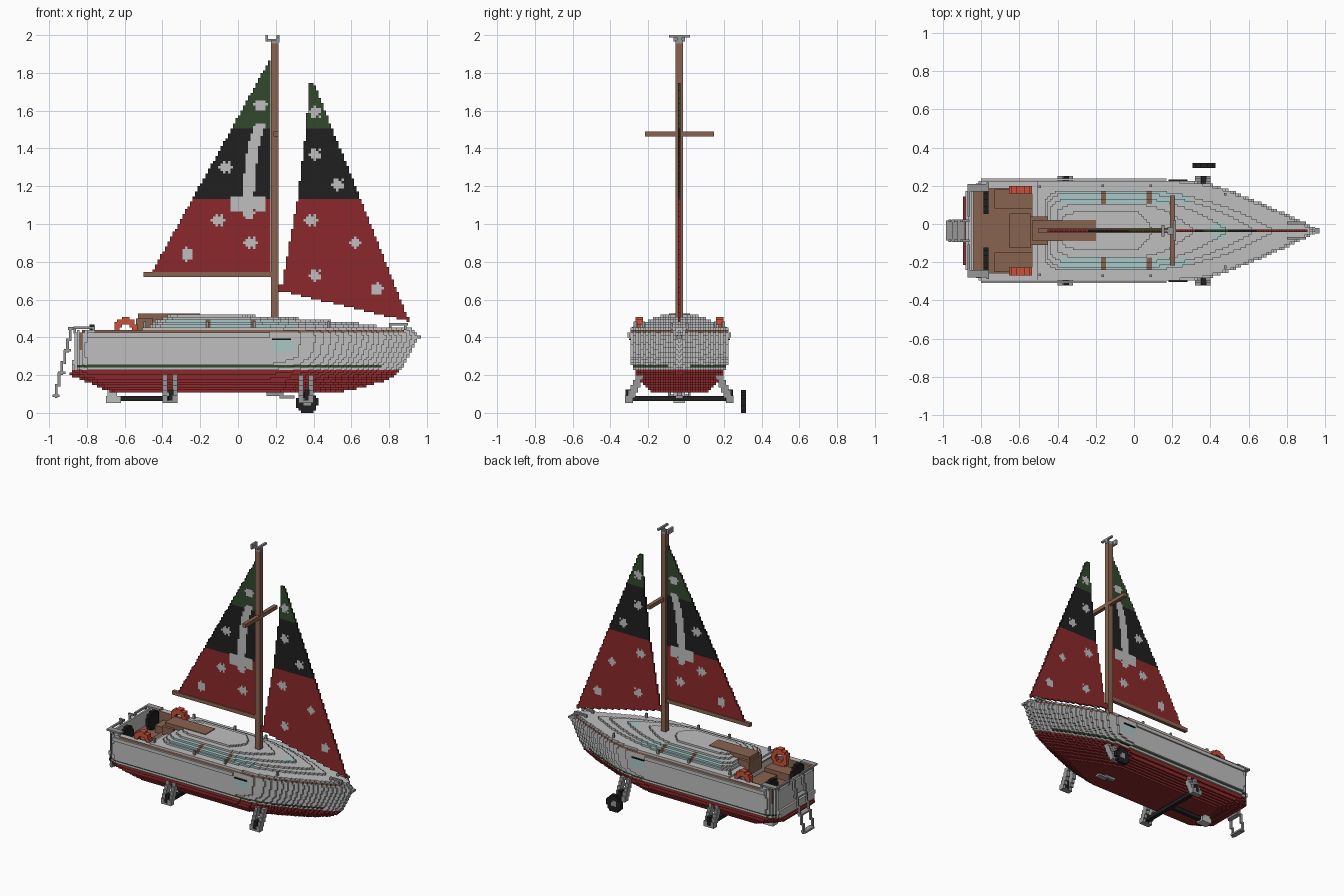
import bpy, bmesh, math

cube = bpy.data.objects.get("Cube")
if cube:
    bpy.data.objects.remove(cube)

U = 2 / 150      # block size
CY = -0.035      # centreline of the boat

COLOURS = {
    "light_grey": (0.52, 0.52, 0.52), "red": (0.26, 0.022, 0.024),
    "black": (0.014, 0.014, 0.014), "dark_green": (0.032, 0.066, 0.026),
    "brown": (0.25, 0.125, 0.08), "fitting_grey": (0.31, 0.31, 0.31),
    "orange": (0.6, 0.08, 0.04), "pale_cyan": (0.4, 0.57, 0.57),
}
GREY, RED, BLACK, GREEN, BROWN, FITTING, ORANGE, CYAN = range(8)
MATS = []
for label, rgb in COLOURS.items():
    m = bpy.data.materials.new(label)
    m.use_nodes = True
    m.diffuse_color = (*rgb, 1)
    m.node_tree.nodes["Principled BSDF"].inputs["Base Color"].default_value = (*rgb, 1)
    MATS.append(m)


def finish(name, bm):
    mesh = bpy.data.meshes.new(name)
    bm.to_mesh(mesh)
    bm.free()
    used = sorted({p.material_index for p in mesh.polygons})
    for i in used:
        mesh.materials.append(MATS[i])
    for p in mesh.polygons:
        p.material_index = used.index(p.material_index)
    ob = bpy.data.objects.new(name, mesh)
    ob.location.y = CY
    bpy.context.collection.objects.link(ob)


def box(name, mat, *spans):
    """Boxes given as (x0, x1, y0, y1, z0, z1), y measured from the centreline."""
    bm = bmesh.new()
    for x0, x1, y0, y1, z0, z1 in spans:
        for v in bmesh.ops.create_cube(bm, size=1)["verts"]:
            v.co = ((x0 + x1) / 2 + v.co.x * (x1 - x0), (y0 + y1) / 2 + v.co.y * (y1 - y0),
                    (z0 + z1) / 2 + v.co.z * (z1 - z0))
    for f in bm.faces:
        f.material_index = mat
    finish(name, bm)


SIDES = [(d, s) for d in range(3) for s in (0, 1)]


def blocks(name, xr, yr, zr, inside, paint):
    """Stepped solid: the outer faces of all grid blocks whose centre is inside."""
    def span(r, shift):
        return range(math.floor(r[0] / U + shift), math.ceil(r[1] / U + shift) + 1)

    def centre(c):
        return (c[0] + .5) * U, c[1] * U, (c[2] + .5) * U

    cells = {(i, j, k) for i in span(xr, 0) for j in span(yr, .5) for k in span(zr, 0)
             if inside(*centre((i, j, k)))}
    bm, verts = bmesh.new(), {}
    for c in cells:
        for d, s in SIDES:
            n = list(c)
            n[d] += 2 * s - 1
            if tuple(n) in cells:
                continue
            loop = []
            for a, b in ((0, 0), (1, 0), (1, 1), (0, 1)):
                p = list(c)
                p[d] += s
                p[(d + 1) % 3] += a
                p[(d + 2) % 3] += b
                p = tuple(p)
                if p not in verts:
                    verts[p] = bm.verts.new((p[0] * U, (p[1] - .5) * U, p[2] * U))
                loop.append(verts[p])
            f = bm.faces.new(loop if s else loop[::-1])
            f.material_index = paint(*centre(c), d) if callable(paint) else paint
    finish(name, bm)


def lerp(pts, t):
    for (a, va), (b, vb) in zip(pts, pts[1:]):
        if t <= b:
            return va + (vb - va) * max(0, (t - a) / (b - a))
    return pts[-1][1]


# Hull: plan outline, section shape, bow and stern profiles
PLAN = [(-.9, .19), (-.86, .22), (-.83, .25), (-.79, .266), (.17, .266), (.3, .258), (.4, .243),
        (.5, .212), (.6, .172), (.7, .13), (.8, .085), (.9, .037), (.95, .008)]
SECTION = [(.1, .55), (.13, .66), (.17, .79), (.2, .85), (.25, .95), (.3, 1), (.43, 1), (.47, .93)]
BOW = [(.1, .5), (.13, .64), (.17, .78), (.2, .84), (.25, .88), (.35, .93), (.4, .955), (.44, .93), (.47, .9)]
STERN = [(.1, .66), (.13, .72), (.17, .82), (.2, .89), (.3, .87), (.43, .86)]


def half_beam(x, z):
    xm = x * (.95 / lerp(BOW, z) if x > 0 else .88 / lerp(STERN, z))
    return lerp(PLAN, xm) * lerp(SECTION, z) if -.88 <= xm <= .95 else -1


def hull(x, y, z):
    in_cockpit = -.84 < x < -.53 and abs(y) < .215 and z > .33
    return .1 < z < .453 - .014 * (x < -.5) and abs(y) <= half_beam(x, z) and not in_cockpit


def hull_paint(x, y, z, d):
    if d == 2 and z > .3:
        return BROWN if z < .36 else GREY
    if -.84 < x < -.53 and abs(y) < .23 and z > .33:
        return BROWN
    if d == 1 and ((x - .24) / .062) ** 2 + ((z - .35) / .036) ** 2 < 1:
        return CYAN
    if z < .222:
        return RED
    if .238 < z < .252 and -.85 < x < .76:
        return GREEN
    return BROWN if .426 < z < .441 and -.76 < x < .88 else GREY


blocks("hull", (-.92, .97), (-.28, .28), (.1, .46), hull, hull_paint)
box("porthole_brow", BLACK, *[(.18, .28, s * .26 - .008, s * .26 + .008, .385, .393) for s in (-1, 1)])
box("rubbing_rail", GREY, *[(-.8, .17, s * .268 - .006, s * .268 + .006, .4, .425) for s in (-1, 1)])

# Cabin roof: nested stepped layers (aft end, fore end, half width)
LAYERS = [(-.5, .86, .235), (-.47, .74, .212), (-.46, .64, .195), (-.44, .5, .17), (-.4, .32, .14), (-.37, .1, .1)]


def cabin(x, y, z):
    k = int((z - .44) / U)
    if not 0 <= k < len(LAYERS):
        return False
    aft, fore, half = LAYERS[k]
    taper = 1 - max(0, x / fore) ** 2
    taper *= 1 - .25 * max(0, (aft + .1 - x) / .1) ** 2
    return aft < x < fore and abs(y) <= half * taper


def cabin_paint(x, y, z, d):
    if .455 < z < .495 and -.39 < x < .29 and abs(y) > .135:
        return BROWN if min(abs(x + .16), abs(x - .08)) < .013 else CYAN
    return CYAN if (x - .44) ** 2 + y * y < .045 ** 2 and d == 2 else GREY


blocks("cabin", (-.51, .88), (-.24, .24), (.44, .53), cabin, cabin_paint)
box("companionway", BROWN, (-.53, -.2, -.055, .055, .42, .525), (-.54, -.45, -.075, .075, .4, .5))

# Cockpit
box("cockpit_benches", BROWN, *[(-.73, -.53, s * .165 - .05, s * .165 + .05, .33, .385) for s in (-1, 1)])
box("cockpit_table", BROWN, (-.65, -.54, -.09, .09, .33, .37))


def disc(name, axis, c, r, hole, depth, paint):
    def inside(*p):
        q = [p[i] - c[i] for i in range(3)]
        rad = math.hypot(*[q[i] for i in range(3) if i != axis])
        return abs(q[axis]) <= depth / 2 and hole <= rad <= r
    blocks(name, *[(v - r - U, v + r + U) for v in c], inside, paint)


for side, s in (("left", 1), ("right", -1)):
    disc("helm_wheel_" + side, 0, (-.773, s * .147, .4), .063, 0, .016, BLACK)
    disc("lifebuoy_" + side, 1, (-.595, s * .213, .44), .064, .032, .034, ORANGE)
    box("stern_rail_" + side, FITTING,
        *[(x, x + .013, s * y - .007, s * y + .007, .42, .455) for x, y in ((-.87, .2), (-.87, .08), (-.77, .245))],
        (-.87, -.857, s * .14 - .067, s * .14 + .067, .445, .458),
        (-.87, -.757, s * .225 - .02, s * .225 + .02, .445, .458))
    box("deck_cleats_" + side, FITTING,
        *[(x, x + .014, s * y - .007, s * y + .007, .44, .485)
          for x, y in ((-.5, .23), (-.17, .235), (.08, .235), (.47, .19))])
    box("bow_rail_" + side, FITTING, (.8, .9, s * .04 - .007, s * .04 + .007, .462, .475),
        (.8, .813, s * .04 - .007, s * .04 + .007, .44, .475), (.88, .893, s * .04 - .007, s * .04 + .007, .44, .475))

# Bow tip
box("bow_tip", FITTING, (.93, .97, -.014, .014, .395, .41))

# Boarding ladder
steps = [(-.97, .08), (-.955, .14), (-.94, .2), (-.925, .26), (-.91, .32), (-.895, .38)]
box("ladder", FITTING,
    *[(x, x + .014, s * .052 - .007, s * .052 + .007, z, z + .074) for x, z in steps for s in (-1, 1)],
    *[(x - .012, x + .026, -.052, .052, z + .005, z + .018) for x, z in steps[::2]],
    *[(-.9, -.86, s * .052 - .007, s * .052 + .007, .44, .455) for s in (-1, 1)])

# Mast, crosstree, boom
box("mast", BROWN, (.175, .215, -.02, .02, .44, 1.955))
box("crosstree", BROWN, (.188, .215, -.183, .183, 1.463, 1.49))
box("boom", BROWN, (-.5, .175, -.013, .013, .72, .747))
box("masthead", FITTING, (.175, .215, -.02, .02, 1.955, 1.975), (.205, .22, -.055, .055, 1.987, 2),
    (.205, .22, -.013, .013, 1.96, 2), (.145, .205, -.007, .007, 1.965, 1.98), (.145, .16, -.03, .03, 1.965, 2))

# Sails with spots and a sword emblem
SPOTS = [(.12, 1.63), (-.07, 1.3), (-.11, 1.02), (.065, .9), (-.27, .84), (.41, 1.59), (.41, 1.37),
         (.53, 1.21), (.385, 1.02), (.62, .9), (.41, .73), (.735, .655)]
BLADE = [(1.15, .055), (1.25, .062), (1.4, .08), (1.47, .097), (1.54, .125)]


def sail_paint(x, y, z, d):
    spot = any(math.hypot(x - a, z - b) < .031 + .006 * math.cos(8 * math.atan2(z - b, x - a)) for a, b in SPOTS)
    blade = 1.15 < z < 1.535 and abs(x - lerp(BLADE, z)) < .03
    guard = abs(x - .058) < .095 and 1.095 + .25 * max(0, .07 - abs(x - .058)) - .01 < z + .02 < 1.17
    hilt = math.hypot(x - .055, z - 1.06) < .034 or (abs(x - .055) < .022 and 1.05 < z < 1.15)
    if spot or blade or guard or hilt:
        return GREY
    return GREEN if z > 1.5 else BLACK if z > 1.13 else RED


blocks("main_sail", (-.5, .19), (0, 0), (.74, 1.9),
       lambda x, y, z: abs(y) < .005 and z > .745 and -.46 + (z - .74) * .5565 < x < .176, sail_paint)
LUFF = [(.64, .225), (1.13, .315), (1.5, .36), (1.74, .378)]
blocks("fore_sail", (.2, .93), (0, 0), (.47, 1.75),
       lambda x, y, z: abs(y) < .005 and z < 1.745 and z > .645 - .24 * (x - .23)
       and lerp(LUFF, z) < x < .405 + (1.74 - z) * .4, sail_paint)
box("fore_sail_tack", RED, (.215, .25, -.0067, .0067, .64, .68))

# Cradle legs, axle, shaft and loose wheel
for end, x0 in (("front", .365), ("rear", -.355)):
    blocks(end + "_legs", (x0 - .06, x0 + .06), (-.31, .31), (.05, .2),
           lambda x, y, z: .05 < z < .2 and abs(abs(y) - .275 + (z - .05) * .45) < .022
           and (.014 if z > .07 else 0) <= abs(x - x0) < .041, FITTING)
    box(end + "_hubs", BLACK, *[(x0 - .014, x0 + .014, s * .265 - .02, s * .265 + .02, .06, .125) for s in (-1, 1)])
box("rear_axle", BLACK, (-.37, -.34, -.27, .27, .063, .09))
box("shaft", BLACK, (-.63, -.36, -.013, .013, .063, .09))
box("shaft_end", GREY, (-.7, -.62, -.03, .03, .052, .09), (-.69, -.64, -.03, .03, .09, .13))
box("front_link", FITTING, (.15, .24, -.013, .013, .09, .108), (.22, .3, -.02, .02, .077, .092))
disc("loose_wheel", 1, (.365, .34, .0567), .059, 0, .03,
     lambda x, y, z, d: FITTING if math.hypot(x - .365, z - .0567) < .022 else BLACK)
